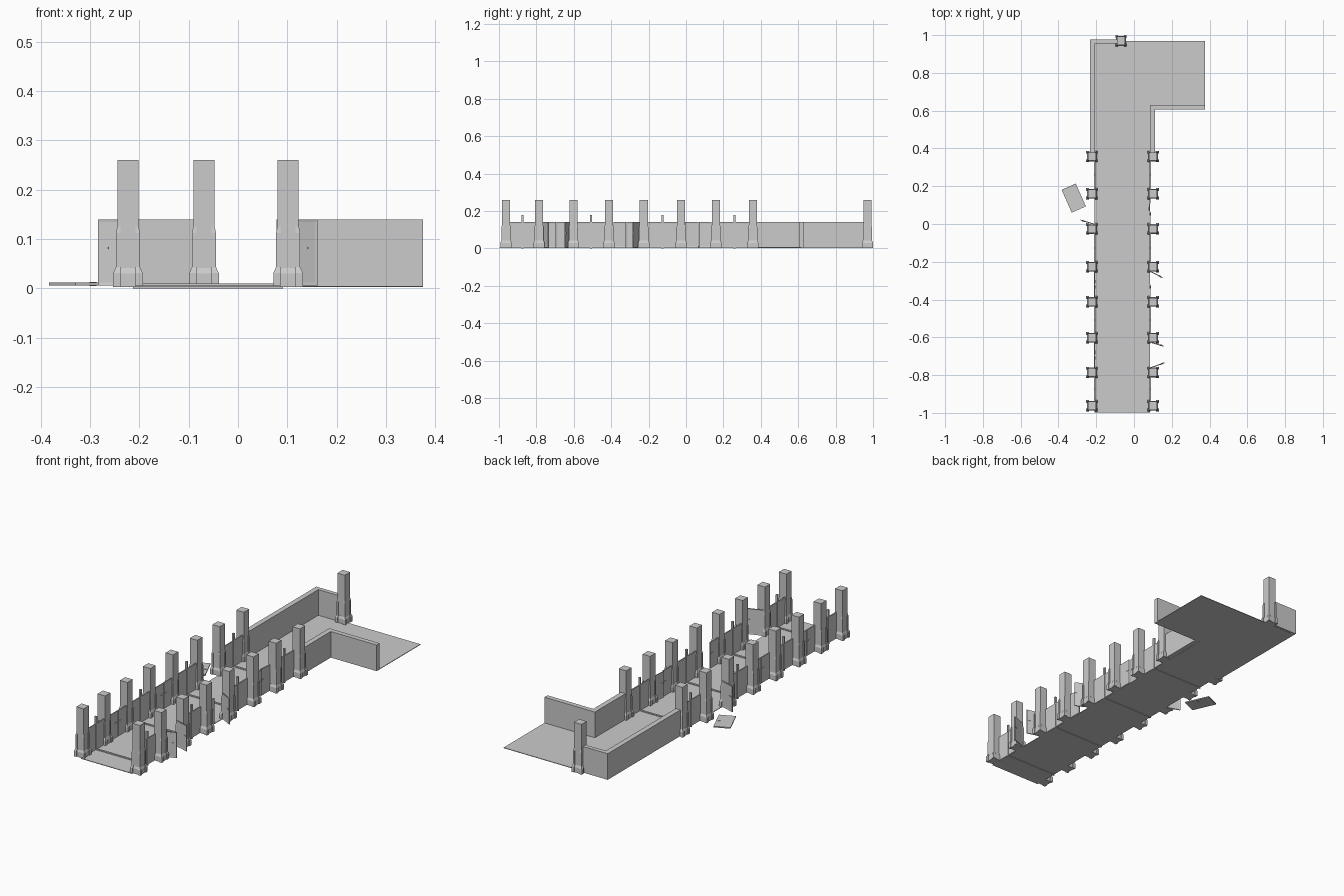
import bpy, bmesh, math
from mathutils import Matrix, Vector

if "Cube" in bpy.data.objects:
    bpy.data.objects.remove(bpy.data.objects["Cube"])

LEFT, RIGHT = -0.208, 0.086            # wall planes
LEFT_COL, RIGHT_COL = -0.223, 0.1015   # pillar rows
PILLAR_Y = [-0.962, -0.786, -0.602, -0.412, -0.226, -0.026, 0.160, 0.357]
TOP = 0.14


def finish(name, bm):
    bmesh.ops.recalc_face_normals(bm, faces=bm.faces[:])
    me = bpy.data.meshes.new(name)
    bm.to_mesh(me)
    bm.free()
    ob = bpy.data.objects.new(name, me)
    bpy.context.collection.objects.link(ob)
    return ob


def add_box(bm, x0, x1, y0, y1, z0, z1):
    m = Matrix.Translation(((x0 + x1) / 2, (y0 + y1) / 2, (z0 + z1) / 2)) @ \
        Matrix.Diagonal((x1 - x0, y1 - y0, z1 - z0, 1))
    return bmesh.ops.create_cube(bm, size=1, matrix=m)['verts']


def box(name, *dims):
    bm = bmesh.new()
    add_box(bm, *dims)
    return finish(name, bm)


def loft(bm, rings):
    # stack of square rings: (x0, x1, y0, y1, z)
    loops = [[bm.verts.new((x, y, z)) for x, y in ((a, c), (b, c), (b, d), (a, d))]
             for a, b, c, d, z in rings]
    for lo, hi in zip(loops, loops[1:]):
        for i in range(4):
            j = (i + 1) % 4
            bm.faces.new((lo[i], lo[j], hi[j], hi[i]))
    bm.faces.new(loops[0])
    bm.faces.new(loops[-1])


def pillar_mesh():
    bm = bmesh.new()
    # square shaft and flared plinth
    add_box(bm, -0.0215, 0.0215, -0.0215, 0.0215, 0.003, 0.26)
    loft(bm, [(-h, h, -h, h, z) for h, z in ((0.026, 0.003), (0.026, 0.03), (0.0217, 0.041))])
    # four corner guards with splayed feet
    for sx in (-1, 1):
        for sy in (-1, 1):
            rings = []
            for o, z in ((0.030, 0.003), (0.030, 0.031), (0.0245, 0.043), (0.0245, 0.112), (0.0218, 0.125)):
                xs, ys = sorted((sx * 0.015, sx * o)), sorted((sy * 0.015, sy * o))
                rings.append((*xs, *ys, z))
            loft(bm, rings)
    return finish("pillar", bm)


# pillars: two rows and one at the far wall
first = pillar_mesh()
spots = [(x, y) for y in PILLAR_Y for x in (LEFT_COL, RIGHT_COL)] + [(-0.069, 0.97)]
for i, (x, y) in enumerate(spots):
    ob = first if i == 0 else bpy.data.objects.new("pillar", first.data)
    if i:
        bpy.context.collection.objects.link(ob)
    ob.location = (x, y, 0)

# L-shaped floor
bm = bmesh.new()
outline = [(LEFT, -0.997), (RIGHT, -0.997), (RIGHT, 0.615), (0.375, 0.615), (0.375, 0.968), (LEFT, 0.968)]
face = bm.faces.new([bm.verts.new((x, y, 0.003)) for x, y in outline])
ext = bmesh.ops.extrude_face_region(bm, geom=[face])
bmesh.ops.translate(bm, vec=(0, 0, 0.003), verts=[v for v in ext['geom'] if isinstance(v, bmesh.types.BMVert)])
finish("floor", bm)


def door_leaf(name, hinge, end, z0=0.006, height=0.134, thick=0.005):
    # recessed panel door with a small handle near its free edge
    a, b = Vector((*hinge, 0)), Vector((*end, 0))
    length = (b - a).length
    bm = bmesh.new()
    add_box(bm, 0, length, -thick / 2, thick / 2, 0, height)
    bm.normal_update()
    sides = [f for f in bm.faces if abs(f.normal.y) > 0.9]
    bmesh.ops.inset_individual(bm, faces=sides, thickness=0.008, depth=-0.001)
    add_box(bm, length - 0.022, length - 0.006, -thick * 0.75, thick * 0.75, 0.074, 0.078)
    ob = finish(name, bm)
    d = b - a
    ob.location = (a.x, a.y, z0)
    ob.rotation_euler.z = math.atan2(d.y, d.x)
    return ob


# solid bays: wall panel, with a rib of two posts and a floor strip
for i in (0, 2, 4, 6):
    y0, y1 = PILLAR_Y[i] + 0.02, PILLAR_Y[i + 1] - 0.02
    for x in (LEFT, RIGHT):
        panel = bmesh.new()
        add_box(panel, x - 0.003, x + 0.003, y0, y1, 0.004, TOP)
        panel.normal_update()
        bmesh.ops.inset_individual(panel, faces=[f for f in panel.faces if abs(f.normal.x) > 0.9],
                                   thickness=0.008, depth=-0.001)
        finish("wall_panel", panel)
    ym = (PILLAR_Y[i] + PILLAR_Y[i + 1]) / 2
    rib = bmesh.new()
    add_box(rib, LEFT - 0.003, RIGHT + 0.003, ym - 0.005, ym + 0.005, 0, 0.01)
    for x in (LEFT, RIGHT):
        add_box(rib, x - 0.005, x + 0.005, ym - 0.005, ym + 0.005, 0, 0.178)
    finish("rib_frame", rib)

# double-door bays; open leaves listed by (row, bay, leaf) with their free end
OPEN = {
    (RIGHT, 1, 0): (0.161, -0.735),
    (RIGHT, 1, 1): (0.157, -0.646),
    (RIGHT, 3, 1): (0.150, -0.284),
    (LEFT, 5, 0): (-0.283, 0.021),
    (RIGHT, 5, 1): (0.080, 0.070),
}
for i in (1, 3, 5):
    y0, y1 = PILLAR_Y[i] + 0.024, PILLAR_Y[i + 1] - 0.024
    ym = (y0 + y1) / 2
    for x in (LEFT, RIGHT):
        for leaf, y in enumerate((y0, y1)):
            if (x, i, leaf) == (LEFT, 5, 1):
                continue                       # this leaf has fallen outside
            end = OPEN.get((x, i, leaf), (x, ym + (-0.001, 0.001)[leaf]))
            door_leaf("open_door" if (x, i, leaf) in OPEN else "closed_door", (x, y), end)

# fallen door lying on the ground
bm = bmesh.new()
add_box(bm, -0.041, 0.041, -0.066, 0.066, 0.006, 0.012)
bm.normal_update()
bmesh.ops.inset_individual(bm, faces=[f for f in bm.faces if abs(f.normal.z) > 0.9], thickness=0.008, depth=-0.001)
add_box(bm, 0.02, 0.034, -0.004, 0.0, 0.005, 0.013)
fallen = finish("fallen_door", bm)
fallen.location = (-0.319, 0.137, 0)
fallen.rotation_euler.z = math.radians(24)

# thick low walls around the far room
box("left_room_wall", -0.233, -0.206, 0.36, 0.978, 0.004, TOP)
box("back_room_wall", -0.206, -0.07, 0.956, 0.978, 0.004, TOP)
box("right_room_wall", RIGHT - 0.002, 0.111, 0.36, 0.606, 0.004, TOP)
box("branch_wall", RIGHT - 0.002, 0.375, 0.606, 0.631, 0.004, TOP)

# tiny scraps on the floor
for x, y in ((-0.033, -0.35), (-0.015, -0.342)):
    box("floor_scrap", x - 0.003, x + 0.003, y - 0.002, y + 0.002, 0.005, 0.008)
